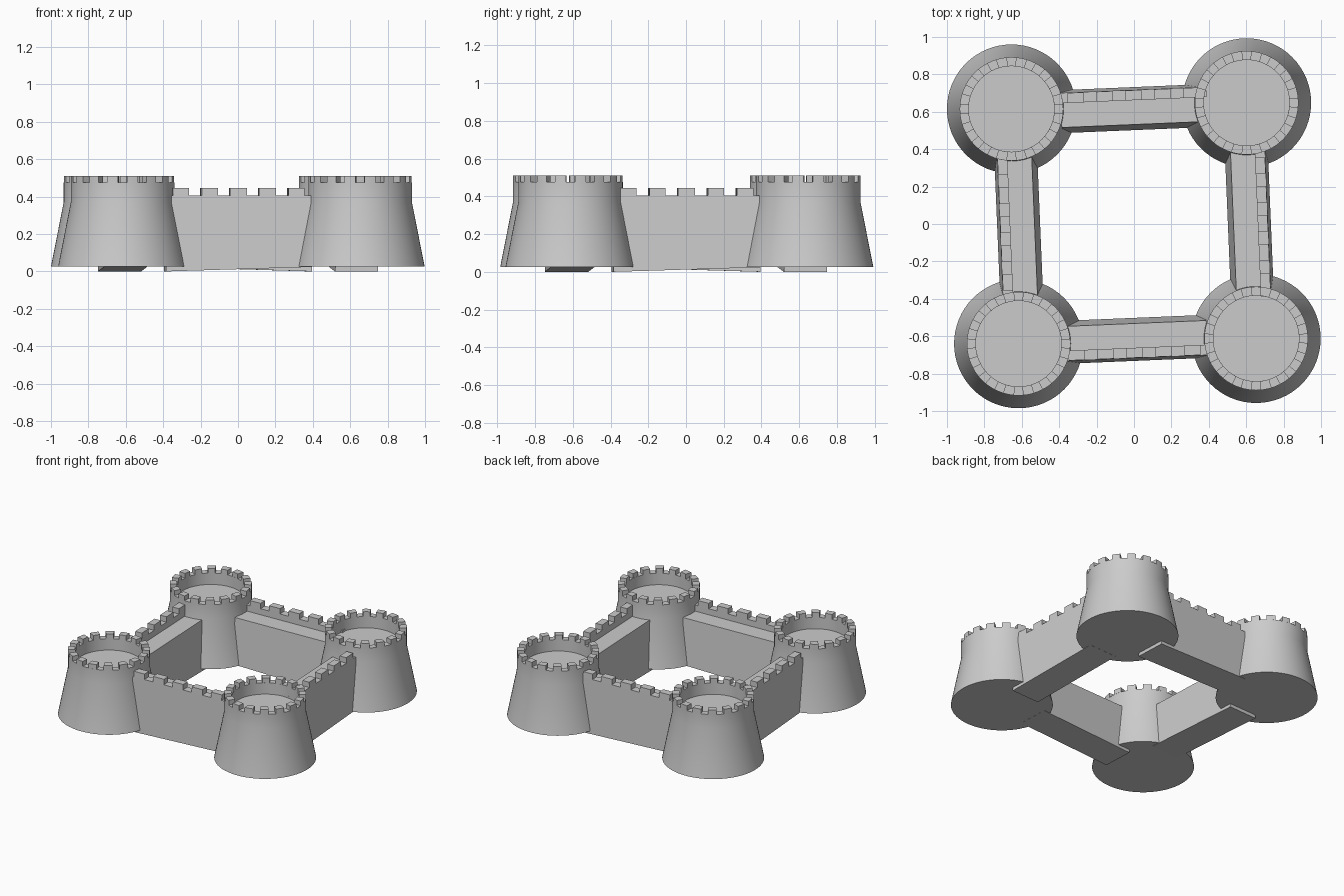
import bpy, bmesh
from math import pi, cos, sin, radians
from mathutils import Matrix, Vector

if "Cube" in bpy.data.objects:
    bpy.data.objects.remove(bpy.data.objects["Cube"])


def finish(bm, name, smooth=False):
    bmesh.ops.recalc_face_normals(bm, faces=bm.faces)
    mesh = bpy.data.meshes.new(name)
    bm.to_mesh(mesh)
    bm.free()
    ob = bpy.data.objects.new(name, mesh)
    bpy.context.collection.objects.link(ob)
    if smooth:
        bpy.context.view_layer.objects.active = ob
        bpy.ops.object.select_all(action='DESELECT')
        ob.select_set(True)
        bpy.ops.object.shade_smooth_by_angle(angle=radians(30))
    return ob


def loft(bm, sections):
    """Closed solid through a row of matching cross-sections."""
    rows = [[bm.verts.new(p) for p in s] for s in sections]
    n = len(rows[0])
    for a, b in zip(rows, rows[1:]):
        for i in range(n):
            j = (i + 1) % n
            bm.faces.new((a[i], a[j], b[j], b[i]))
    bm.faces.new(rows[0][::-1])
    bm.faces.new(rows[-1])


# Corner towers: flared base, sunken roof floor, ring of merlons
R_OUT, R_IN, CRENEL, TOP = 0.277, 0.229, 0.475, 0.51
PROFILE = [(0.345, 0.025), (R_OUT, 0.37), (R_OUT, CRENEL), (R_IN, CRENEL), (R_IN, 0.39)]
MERLONS = 16


def tower(cx, cy, name):
    bm = bmesh.new()
    segs = 64
    loft(bm, [[(cx + r * cos(2 * pi * i / segs), cy + r * sin(2 * pi * i / segs), z)
               for i in range(segs)] for r, z in PROFILE])
    half = pi / MERLONS * 0.55
    for m in range(MERLONS):
        mid = (m + 0.5) * 2 * pi / MERLONS
        arc = []
        for k in range(4):
            a = mid - half + 2 * half * k / 3
            arc.append([(cx + r * cos(a), cy + r * sin(a), z) for r, z in
                        ((R_OUT, CRENEL), (R_OUT, TOP), (R_IN, TOP), (R_IN, CRENEL))])
        loft(bm, arc)
    finish(bm, name, True)


for (cx, cy), label in zip([(-0.617, -0.64), (0.653, -0.612), (0.602, 0.648), (-0.655, 0.615)],
                           ["front_left", "front_right", "back_right", "back_left"]):
    tower(cx, cy, label + "_tower")


# Curtain walls: battered section with walkway and outer parapet
def section(x, z0):
    return [(x, -0.115, z0), (x, -0.10, 0.405), (x, -0.045, 0.405),
            (x, -0.045, 0.36), (x, 0.085, 0.36), (x, 0.115, z0)]


def wall(turn, name):
    bm = bmesh.new()
    loft(bm, [section(-0.39, 0.0), section(0.39, 0.024)])
    for k in range(-2, 3):
        x = k * 0.155
        loft(bm, [[(px, -0.10, 0.405), (px, -0.098, 0.445),
                   (px, -0.045, 0.445), (px, -0.045, 0.405)]
                  for px in (x - 0.043, x + 0.043)])
    m = (Matrix.Rotation(turn * pi / 2, 4, 'Z')
         @ Matrix.Translation(Vector((0, -0.617, 0)))
         @ Matrix.Rotation(radians(2.4), 4, 'Z'))
    bmesh.ops.transform(bm, matrix=m, verts=bm.verts)
    finish(bm, name)


for t, label in enumerate(["front", "right", "back", "left"]):
    wall(t, label + "_wall")
